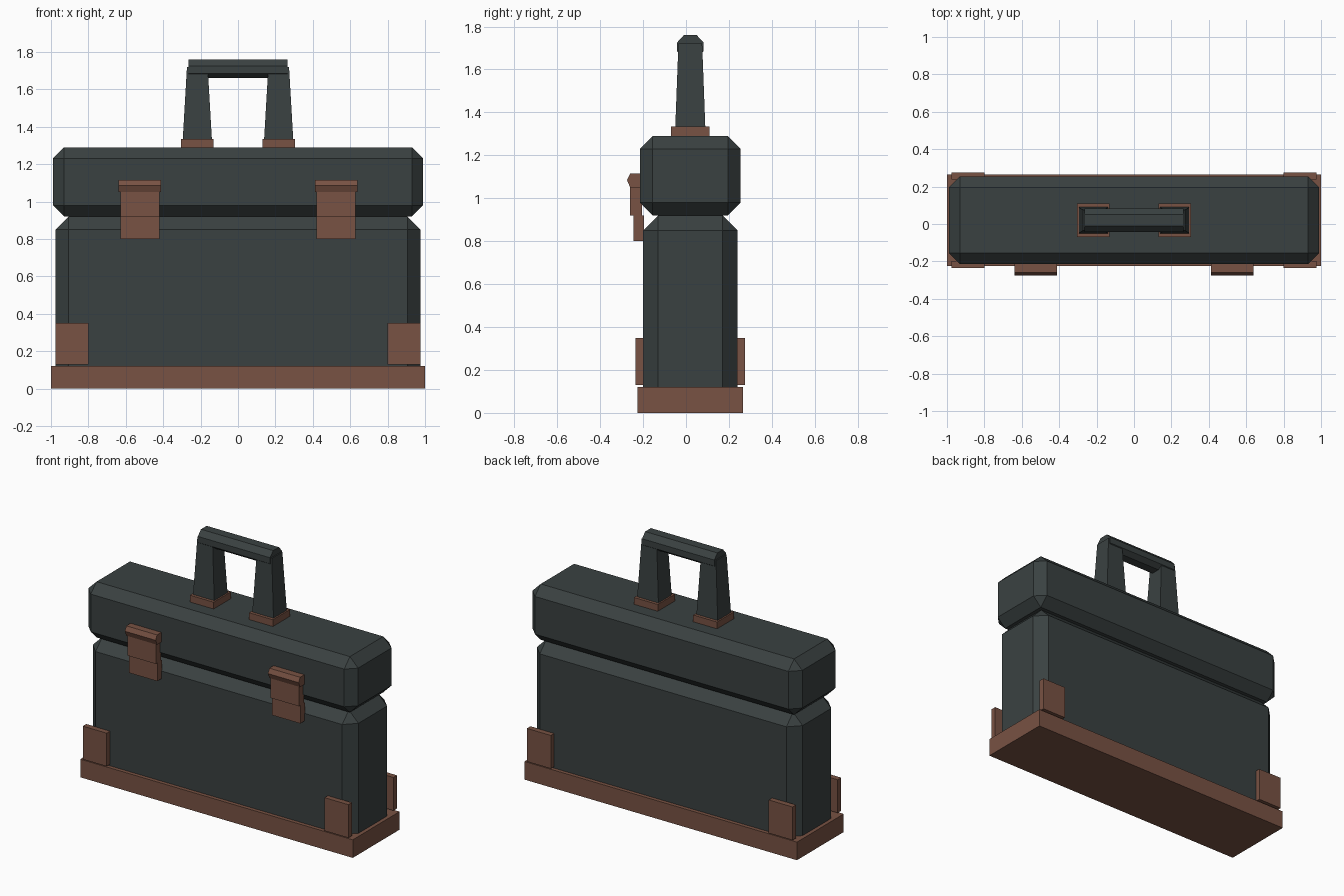
import bpy, bmesh
from mathutils import Vector

cube = bpy.data.objects.get("Cube")
if cube:
    bpy.data.objects.remove(cube, do_unlink=True)

CY = 0.02  # depth centre of the case


def material(name, rgb):
    m = bpy.data.materials.new(name)
    m.use_nodes = True
    m.diffuse_color = (*rgb, 1)
    shader = m.node_tree.nodes["Principled BSDF"]
    shader.inputs["Base Color"].default_value = (*rgb, 1)
    shader.inputs["Roughness"].default_value = 0.8
    return m


leather = material("dark slate leather", (0.042, 0.053, 0.053))
brown = material("brown trim", (0.188, 0.084, 0.056))


def finish(name, bm, mat):
    bmesh.ops.recalc_face_normals(bm, faces=bm.faces)
    mesh = bpy.data.meshes.new(name)
    bm.to_mesh(mesh)
    bm.free()
    mesh.materials.append(mat)
    ob = bpy.data.objects.new(name, mesh)
    bpy.context.scene.collection.objects.link(ob)
    return ob


def box(name, low, high, mat, chamfer=0, top_scale=None):
    low, high = Vector(low), Vector(high)
    mid, size = (low + high) / 2, high - low
    bm = bmesh.new()
    bmesh.ops.create_cube(bm, size=1)
    for v in bm.verts:
        if top_scale and v.co.z > 0:
            v.co.x *= top_scale[0]
            v.co.y *= top_scale[1]
        v.co = mid + v.co * size
    if chamfer:
        bmesh.ops.bevel(bm, geom=list(bm.edges), offset=chamfer, segments=1,
                        affect='EDGES', profile=0.5)
    return finish(name, bm, mat)


def extrude_x(name, profile, x0, x1, mat):
    # Sweep a (y, z) outline along x
    bm = bmesh.new()
    face = bm.faces.new([bm.verts.new((x0, y, z)) for y, z in profile])
    ext = bmesh.ops.extrude_face_region(bm, geom=[face])
    moved = [g for g in ext["geom"] if isinstance(g, bmesh.types.BMVert)]
    bmesh.ops.translate(bm, verts=moved, vec=(x1 - x0, 0, 0))
    return finish(name, bm, mat)


# Case
box("base_tray", (-1, CY - 0.245, 0), (1, CY + 0.245, 0.12), brown)
box("case_body", (-0.975, CY - 0.22, 0.05), (0.975, CY + 0.22, 0.92), leather, 0.07)
box("case_lid", (-0.99, CY - 0.235, 0.92), (0.99, CY + 0.235, 1.29), leather, 0.06)

# Handle grip
half = [(0.03, 1.66), (0.062, 1.685), (0.062, 1.725), (0.03, 1.76)]
grip = [(CY + y, z) for y, z in half] + [(CY - y, z) for y, z in reversed(half)]
extrude_x("handle_grip", grip, -0.265, 0.265, leather)

latch_cap = [(-0.205, 1.05), (-0.26, 1.05), (-0.275, 1.085), (-0.26, 1.115), (-0.205, 1.115)]

for side, s in (("left", 1), ("right", -1)):
    # Handle foot and tapered post
    x = s * 0.2175
    box(f"{side}_handle_foot", (x - 0.0875, CY - 0.09, 1.285),
        (x + 0.0875, CY + 0.09, 1.335), brown)
    box(f"{side}_handle_post", (x - 0.078, CY - 0.07, 1.33),
        (x + 0.078, CY + 0.07, 1.72), leather, top_scale=(0.71, 0.79))

    # Front latch
    x = s * 0.525
    box(f"{side}_latch_lower", (x - 0.104, -0.245, 0.8), (x + 0.104, -0.195, 0.92), brown)
    box(f"{side}_latch_upper", (x - 0.104, -0.26, 0.92), (x + 0.104, -0.205, 1.05), brown)
    extrude_x(f"{side}_latch_cap", latch_cap, x - 0.113, x + 0.113, brown)

    # Corner guards, front and back
    x = s * 0.8875
    for end, d in (("front", -1), ("back", 1)):
        y = CY + d * 0.2365
        box(f"{side}_{end}_corner_guard", (x - 0.0875, y - 0.0185, 0.13),
            (x + 0.0875, y + 0.0185, 0.35), brown)
